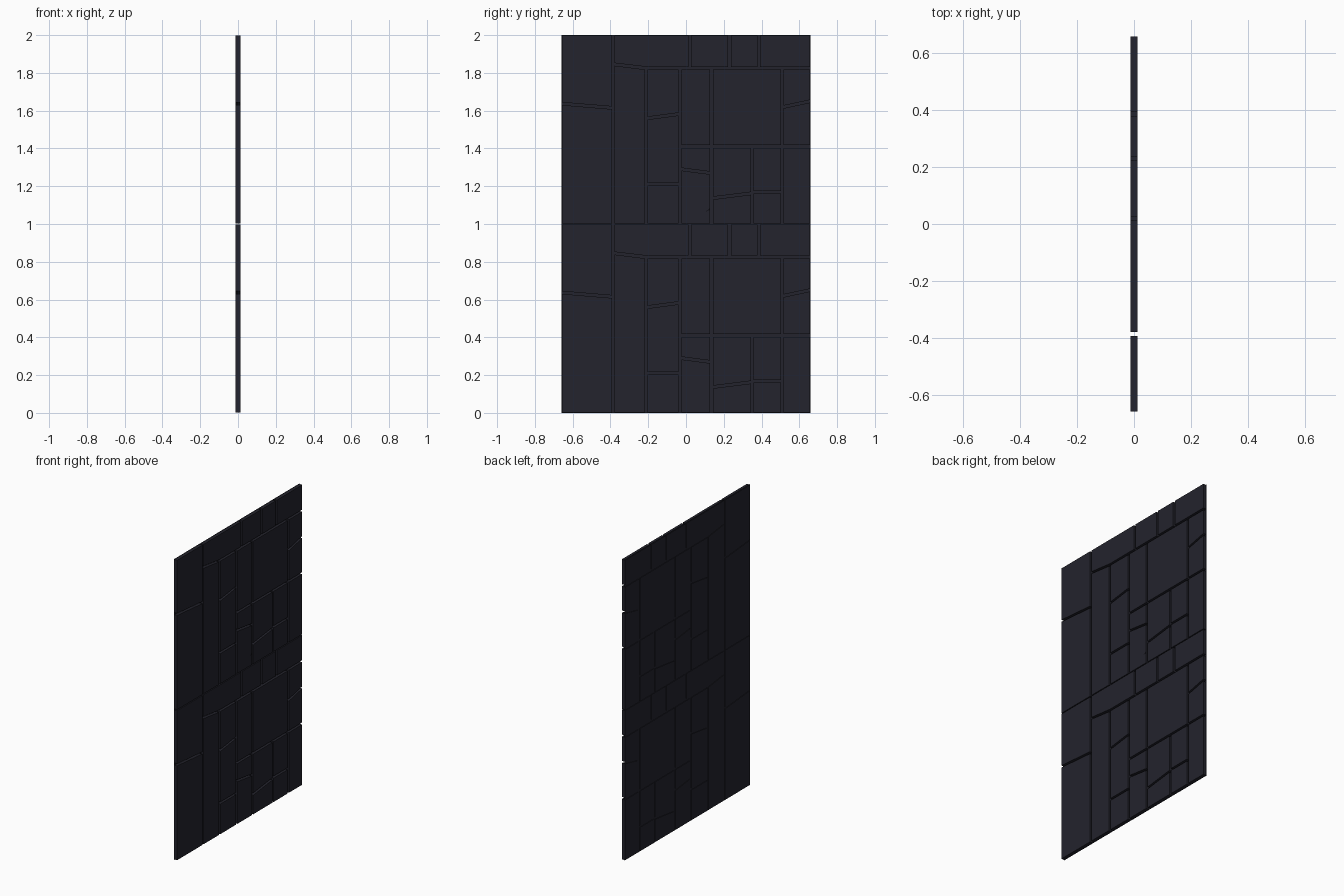
import bpy, bmesh

cube = bpy.data.objects.get("Cube")
if cube:
    bpy.data.objects.remove(cube)

HALF_W = 0.66      # half width of the panel
HALF_T = 0.0125    # half thickness of the blocks
GAP = 0.007        # half width of a groove
EDGE = 0.003       # margin along the border of a tile
BACK_X = -0.009    # position of the thin backing sheet


def make_material(name, color):
    mat = bpy.data.materials.new(name)
    mat.use_nodes = True
    mat.diffuse_color = color
    bsdf = mat.node_tree.nodes["Principled BSDF"]
    bsdf.inputs["Base Color"].default_value = color
    bsdf.inputs["Roughness"].default_value = 0.8
    return mat


slate = make_material("dark slate", (0.017, 0.017, 0.026, 1))
shadow = make_material("chip black", (0.006, 0.006, 0.009, 1))


def add_object(name, bm, mat):
    bmesh.ops.recalc_face_normals(bm, faces=bm.faces)
    mesh = bpy.data.meshes.new(name)
    bm.to_mesh(mesh)
    bm.free()
    mesh.materials.append(mat)
    obj = bpy.data.objects.new(name, mesh)
    bpy.context.collection.objects.link(obj)
    return obj


def add_slab(bm, outline, x0, x1):
    """Extrude a y/z outline from x0 to x1."""
    face = bm.faces.new([bm.verts.new((x0, y, z)) for y, z in outline])
    if x1 != x0:
        out = bmesh.ops.extrude_face_region(bm, geom=[face], use_keep_orig=True)
        moved = [v for v in out["geom"] if isinstance(v, bmesh.types.BMVert)]
        bmesh.ops.translate(bm, verts=moved, vec=(x1 - x0, 0, 0))


def margin_y(y):
    return EDGE if abs(y) >= HALF_W else GAP


def margin_z(z):
    return EDGE if z in (0, 1) else GAP


# Columns of one tile: left, right, then joint heights from the bottom up;
# a pair of heights is a slanted joint
SLANT = (0.845, 0.825)
COLUMNS = [
    (-HALF_W, -0.385, [0, (0.637, 0.615), 1]),
    (-0.385, -0.21, [0, SLANT]),
    (-0.21, -0.032, [0, 0.21, (0.56, 0.582), 0.825]),
    (-0.032, 0.135, [0, (0.29, 0.27), 0.41, 0.825]),
    (0.135, 0.35, [0, (0.137, 0.162), 0.41]),
    (0.35, 0.51, [0, 0.168, 0.41]),
    (0.135, 0.51, [0.41, 0.825]),
    (0.51, HALF_W, [0, 0.41, (0.62, 0.65), 0.825]),
    (0.02, 0.23, [0.825, 1]),
    (0.23, 0.385, [0.825, 1]),
    (0.385, HALF_W, [0.825, 1]),
]


def ends(joint):
    return joint if isinstance(joint, tuple) else (joint, joint)


def build_tile(name, base):
    bm = bmesh.new()
    outlines = []
    for left, right, joints in COLUMNS:
        y0, y1 = left + margin_y(left), right - margin_y(right)
        for low, high in zip(joints, joints[1:]):
            b, t = margin_z(low), -margin_z(high)
            (l0, l1), (h0, h1) = ends(low), ends(high)
            outlines.append([(y0, l0 + b), (y1, l1 + b), (y1, h1 + t), (y0, h0 + t)])
    # Long cap block with a bent underside
    y0, y1 = -0.385 + GAP, 0.02 - GAP
    outlines.append([(y0, SLANT[0] + GAP), (-0.21, SLANT[1] + GAP),
                     (y1, SLANT[1] + GAP), (y1, 1 - EDGE), (y0, 1 - EDGE)])
    for outline in outlines:
        add_slab(bm, [(y, z + base) for y, z in outline], -HALF_T, HALF_T)
    add_object(name, bm, slate)

    # Backing sheet seen in the grooves
    bm = bmesh.new()
    add_slab(bm, [(-HALF_W, base), (HALF_W, base),
                  (HALF_W, base + 1), (-HALF_W, base + 1)], BACK_X, BACK_X)
    sheet = add_object(name.replace("blocks", "backing"), bm, slate)
    # Grooves open towards +x
    if sheet.data.polygons[0].normal.x < 0:
        sheet.data.flip_normals()


build_tile("lower_blocks", 0)
build_tile("upper_blocks", 1)

# Small chip on one upper block
bm = bmesh.new()
add_slab(bm, [(0.102, 1.064), (0.126, 1.074), (0.126, 1.084)], HALF_T - 0.001, HALF_T + 0.0005)
add_object("chip", bm, shadow)
